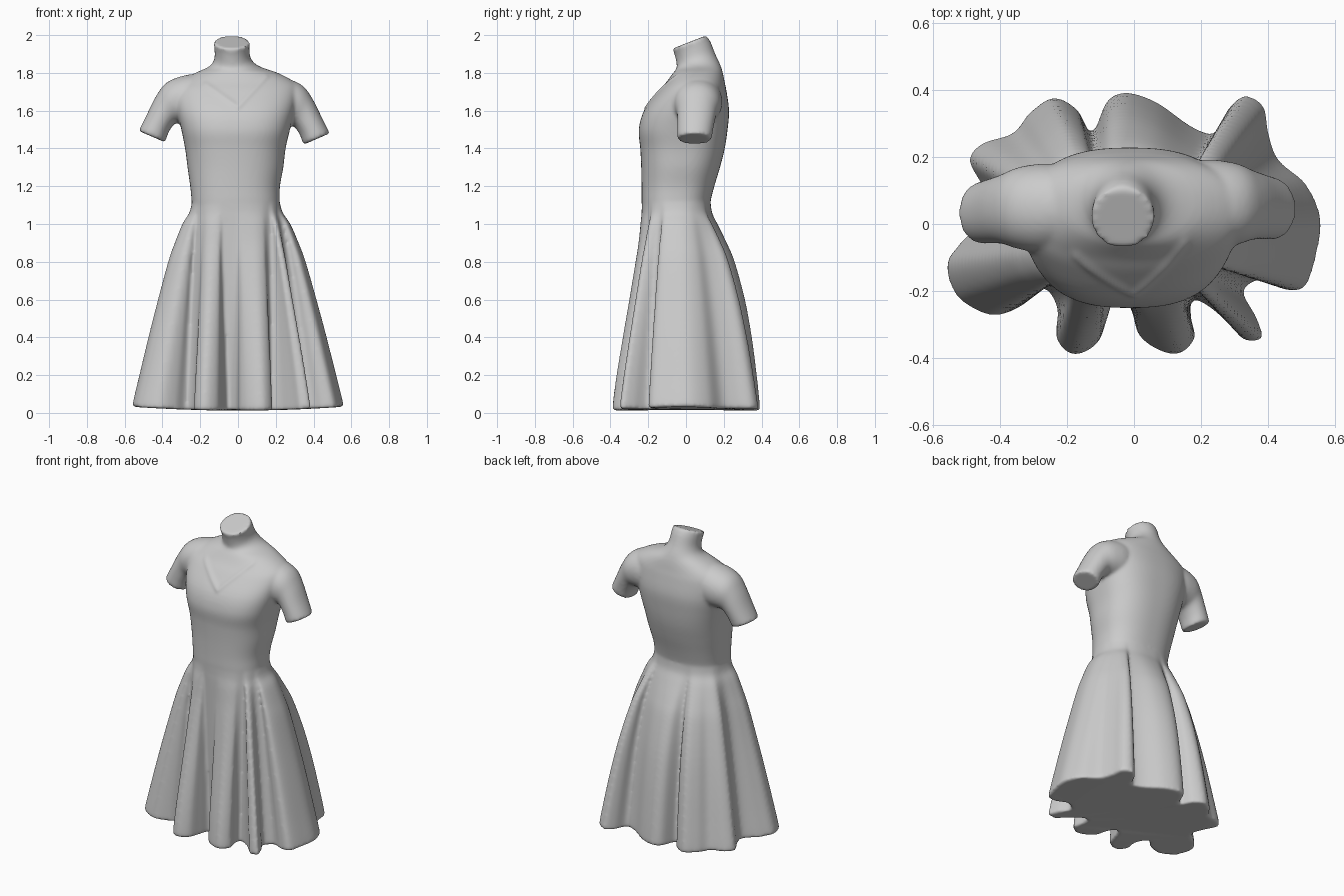
import bpy, bmesh, math
from mathutils import Vector

if "Cube" in bpy.data.objects:
    bpy.data.objects.remove(bpy.data.objects["Cube"])


def spline(pts, k, closed=False):
    """Catmull-Rom through points of any dimension, k steps per span."""
    n, out = len(pts), []
    get = (lambda i: pts[i % n]) if closed else (lambda i: pts[max(0, min(n - 1, i))])
    for i in range(n if closed else n - 1):
        for s in range(k):
            t = s / k
            out.append([0.5 * (2 * b + (c - a) * t + (2 * a - 5 * b + 4 * c - d) * t * t
                               + (3 * b - a - 3 * c + d) * t ** 3)
                        for a, b, c, d in zip(get(i - 1), get(i), get(i + 1), get(i + 2))])
    if not closed:
        out.append(list(pts[-1]))
    return out


def loft(name, rings):
    bm = bmesh.new()
    loops = [[bm.verts.new(p) for p in r] for r in rings]
    n = len(loops[0])
    for a, b in zip(loops, loops[1:]):
        for i in range(n):
            j = (i + 1) % n
            bm.faces.new((a[i], a[j], b[j], b[i]))
    bm.faces.new(loops[0][::-1])
    bm.faces.new(loops[-1])
    bmesh.ops.recalc_face_normals(bm, faces=bm.faces)
    me = bpy.data.meshes.new(name)
    bm.to_mesh(me)
    bm.free()
    ob = bpy.data.objects.new(name, me)
    bpy.context.collection.objects.link(ob)
    return ob


def oval(x0, x1, y0, y1, a, e):
    """Point at angle a on a superellipse inside the given bounds."""
    c, s = math.cos(a), math.sin(a)
    return ((x0 + x1) / 2 + (x1 - x0) / 2 * math.copysign(abs(c) ** (2 / e), c),
            (y0 + y1) / 2 + (y1 - y0) / 2 * math.copysign(abs(s) ** (2 / e), s))


# bodice and neck: z, left, right, front, back, tilt, squareness
body = [(1.06, -.24, .22, -.232, .125, 0, 2.4), (1.12, -.245, .22, -.235, .13, 0, 2.4),
        (1.2, -.253, .222, -.235, .15, 0, 2.4), (1.3, -.267, .24, -.237, .18, 0, 2.4),
        (1.4, -.28, .252, -.242, .205, 0, 2.5), (1.5, -.30, .275, -.25, .22, 0, 2.6),
        (1.6, -.325, .30, -.222, .228, 0, 2.5), (1.7, -.34, .32, -.15, .215, 0, 2.3),
        (1.75, -.31, .30, -.105, .205, 0, 2.2), (1.8, -.225, .21, -.068, .195, 0, 2.1),
        (1.835, -.15, .11, -.05, .18, .1, 2), (1.875, -.125, .068, -.05, .155, .25, 2),
        (1.93, -.125, .06, -.06, .13, .36, 2), (1.963, -.13, .063, -.073, .107, .39, 2)]
rings = []
for z, x0, x1, y0, y1, tilt, e in spline(body, 4):
    ring = []
    for i in range(96):
        x, y = oval(x0, x1, y0, y1, math.tau * i / 96, e)
        ring.append((x, y, z + tilt * (y - (y0 + y1) / 2)))
    rings.append(ring)
parts = [loft("bodice", rings)]

# skirt: pleated hem outline blended up to the waist oval
hem = [(.555, .02), (.51, .12), (.43, .19), (.40, .27), (.385, .35), (.33, .38), (.28, .34),
       (.24, .27), (.17, .29), (.07, .36), (-.02, .39), (-.08, .365), (-.125, .27),
       (-.17, .34), (-.24, .375), (-.31, .33), (-.36, .27), (-.45, .24), (-.49, .19),
       (-.45, .11), (-.43, .03), (-.51, -.05), (-.557, -.12), (-.53, -.21), (-.46, -.26),
       (-.40, -.27), (-.33, -.24), (-.27, -.19), (-.228, -.25), (-.23, -.34), (-.18, -.388),
       (-.11, -.355), (-.08, -.28), (-.055, -.215), (-.01, -.25), (.015, -.33), (.075, -.375),
       (.135, -.385), (.18, -.34), (.17, -.28), (.175, -.225), (.23, -.25), (.29, -.305),
       (.33, -.345), (.38, -.34), (.365, -.28), (.325, -.2), (.38, -.165), (.45, -.195),
       (.51, -.185), (.545, -.08)]
# z with spread at side, back and front
flare = [(1.12, 0, 0, 0), (1.06, .05, .03, .02), (1.0, .17, .14, .07), (.9, .30, .33, .14),
         (.8, .41, .49, .24), (.6, .58, .70, .45), (.4, .74, .84, .67), (.2, .89, .94, .88),
         (.05, 1, 1, 1), (.012, 1, 1, 1)]
outline = spline(hem, 5, True)
rings = []
for z, side, back, front in spline(flare, 4):
    ring = []
    for x, y in outline:
        a = math.atan2(y + .05, x + .01)
        wx, wy = oval(-.243, .22, -.234, .13, a, 2.4)
        s = math.sin(a)
        t = side + ((back if s > 0 else front) - side) * s * s
        lift = .02 * min(1, abs(x) / .55) ** 2 * (z < .03)
        ring.append((wx + t * (x - wx), wy + t * (y - wy), z + lift))
    rings.append(ring)
parts.append(loft("skirt", rings))

# sleeves: outer x, z, inner x, z, front y, back y
arm = [(.16, 1.795, .16, 1.56, -.06, .17), (.27, 1.78, .22, 1.53, -.085, .18),
       (.36, 1.742, .28, 1.53, -.075, .17), (.415, 1.67, .315, 1.525, -.06, .15),
       (.465, 1.57, .345, 1.485, -.058, .135), (.5, 1.50, .362, 1.44, -.058, .125),
       (.503, 1.487, .367, 1.428, -.05, .118)]
for name, sx, dy, dz in (("left_sleeve", -1, 0, .005), ("right_sleeve", 1, .012, -.008)):
    rings = []
    for ox, oz, ix, iz, y0, y1 in spline(arm, 4):
        ring = []
        for i in range(48):
            u, y = oval(0, 1, y0, y1, math.tau * i / 48, 2.1)
            ring.append((sx * (ix + (ox - ix) * u) - .02, y + dy, iz + (oz - iz) * u + dz))
        rings.append(ring)
    parts.append(loft(name, rings))

# fuse into one smooth figure
bpy.ops.object.select_all(action='DESELECT')
for p in parts:
    p.select_set(True)
bpy.context.view_layer.objects.active = parts[0]
bpy.ops.object.join()
fig = bpy.context.object
fig.name = "dress_form"
rm = fig.modifiers.new("fuse", 'REMESH')
rm.mode, rm.voxel_size = 'VOXEL', .01
sm = fig.modifiers.new("soften", 'SMOOTH')
sm.factor, sm.iterations = .5, 6
for m in ("fuse", "soften"):
    bpy.ops.object.modifier_apply(modifier=m)

# V neckline ridge on the chest
tip = Vector((0, 1.62))
ends = [Vector((-.17, 1.74)), Vector((.15, 1.78))]
for v in fig.data.vertices:
    if v.co.z > 1.55 and v.co.y < .04:
        p = Vector((v.co.x, v.co.z))
        d = 1
        for e in ends:
            ab = e - tip
            f = max(0, min(1, (p - tip).dot(ab) / ab.length_squared))
            d = min(d, (p - tip - ab * f).length)
        v.co.y -= .007 * math.exp(-(d / .014) ** 2)

bpy.ops.object.shade_smooth_by_angle(angle=math.radians(50))
